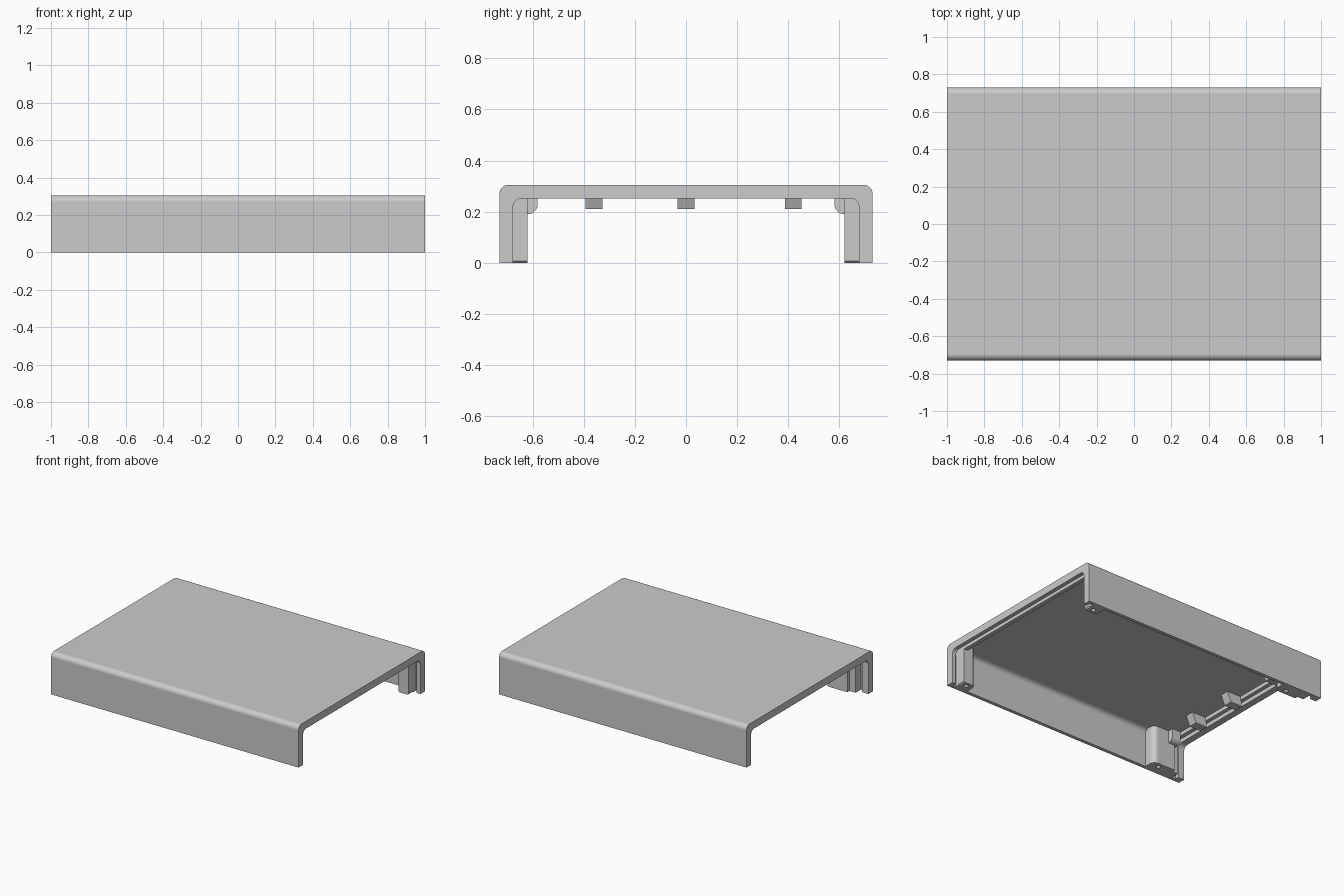
import bpy, bmesh, math

if "Cube" in bpy.data.objects:
    bpy.data.objects.remove(bpy.data.objects["Cube"])

grey = bpy.data.materials.new("light grey plastic")
grey.diffuse_color = (0.6, 0.6, 0.6, 1)
grey.use_nodes = True
grey.node_tree.nodes["Principled BSDF"].inputs["Base Color"].default_value = grey.diffuse_color


def prism(name, pts, axis, lo, hi):
    """Extrude a closed 2D profile along an axis: x takes (y, z), y takes (x, z), z takes (x, y)."""
    place = {"x": lambda a, b, t: (t, a, b),
             "y": lambda a, b, t: (a, t, b),
             "z": lambda a, b, t: (a, b, t)}[axis]
    bm = bmesh.new()
    ends = [[bm.verts.new(place(a, b, t)) for a, b in pts] for t in (lo, hi)]
    bm.faces.new(ends[0])
    bm.faces.new(ends[1])
    n = len(pts)
    for i in range(n):
        j = (i + 1) % n
        bm.faces.new((ends[0][i], ends[0][j], ends[1][j], ends[1][i]))
    bmesh.ops.recalc_face_normals(bm, faces=bm.faces[:])
    me = bpy.data.meshes.new(name)
    bm.to_mesh(me)
    bm.free()
    me.materials.append(grey)
    ob = bpy.data.objects.new(name, me)
    bpy.context.collection.objects.link(ob)
    return ob


def arc(cx, cy, r, a0, a1, n=8):
    return [(cx + r * math.cos(math.radians(a0 + (a1 - a0) * i / n)),
             cy + r * math.sin(math.radians(a0 + (a1 - a0) * i / n))) for i in range(n + 1)]


def arch(w, h, r, foot=0.0):
    """Right foot, over the rounded top, to the left foot."""
    return ([(w, foot)] + arc(w - r, h - r, r, 0, 90)
            + arc(-w + r, h - r, r, 90, 180) + [(-w, foot)])


def cut(ob, cutter):
    m = ob.modifiers.new("cut", "BOOLEAN")
    m.operation, m.solver, m.object = "DIFFERENCE", "EXACT", cutter
    cutter.hide_render = True
    cutter.hide_set(True)


def smooth(ob):
    bpy.ops.object.select_all(action="DESELECT")
    ob.select_set(True)
    bpy.context.view_layer.objects.active = ob
    bpy.ops.object.shade_smooth_by_angle(angle=math.radians(35))
    m = ob.modifiers.new("weighted", "WEIGHTED_NORMAL")
    m.keep_sharp = True


# Cover shell: rounded channel open below and at both ends
outer = arch(0.73, 0.305, 0.035)
inner = arch(0.677, 0.252, 0.035)
shell = prism("cover_shell", outer + inner[::-1], "x", -1, 1)

# Hollow out a thin middle, and a panel groove near each end, leaving lips and ribs
for name, lo, hi in (("middle_cutter", -0.89, 0.915),
                     ("right_groove_cutter", 0.945, 0.97),
                     ("left_groove_cutter", -0.95, -0.92)):
    cut(shell, prism(name, arch(0.705, 0.28, 0.035, -0.02), "x", lo, hi))
smooth(shell)

for s, side in ((-1, "front"), (1, "back")):
    # Right screw posts, bottom edge chamfered towards the open end
    profile = [(0.945, 0.715), (0.945, 0.62)] + arc(0.88, 0.65, 0.03, 270, 180, 6) + [(0.85, 0.715)]
    right = prism(side + "_right_post", [(x, s * y) for x, y in profile], "z", 0, 0.29)
    bm = bmesh.new()
    bm.from_mesh(right.data)
    edge = [e for e in bm.edges if all(v.co.z < 0.001 and v.co.x > 0.94 for v in e.verts)]
    bmesh.ops.bevel(bm, geom=edge, offset=0.008, segments=1, affect="EDGES")
    bm.to_mesh(right.data)
    bm.free()

    # Left screw posts: round-cornered boss stepping down to a narrow rib
    profile = ([(-0.92, 0.715), (-0.92, 0.645), (-0.87, 0.645), (-0.87, 0.62)]
               + arc(-0.73, 0.66, 0.04, 270, 360, 8) + [(-0.69, 0.715)])
    left = prism(side + "_left_post", [(x, s * y) for x, y in profile], "z", 0, 0.29)

    # Screw holes in the undersides of the posts
    for post, hx in ((right, 0.90), (left, -0.76)):
        hole = prism(post.name + "_hole_cutter", arc(hx, s * 0.655, 0.015, 0, 337.5, 15),
                     "z", -0.02, 0.12)
        cut(post, hole)
        smooth(post)

    # Rounded corner gussets beside the left posts
    profile = [(0.65, 0.29), (0.58, 0.29)] + arc(0.62, 0.23, 0.04, 180, 270, 6) + [(0.65, 0.19)]
    smooth(prism(side + "_gusset", [(s * y, z) for y, z in profile], "x", -0.89, -0.82))

# Wedge stops under the roof, backed by the left rib
for i, y in enumerate((-0.36, 0.0, 0.42)):
    prism("wedge_stop_%d" % (i + 1),
          [(-0.90, 0.29), (-0.90, 0.21), (-0.81, 0.21), (-0.775, 0.29)],
          "y", y - 0.0325, y + 0.0325)
